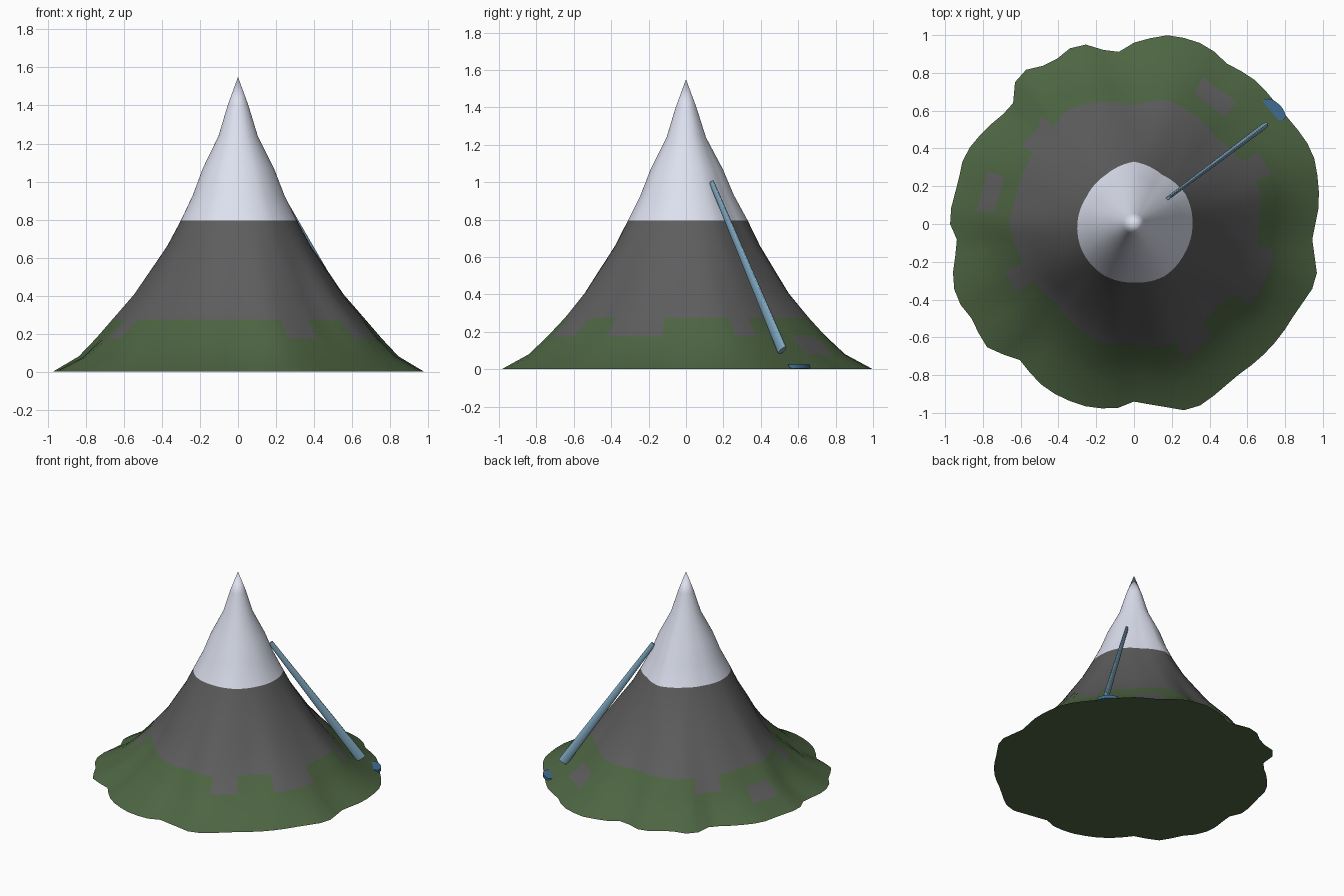
import bpy, bmesh, math
from mathutils import Vector, Matrix

if "Cube" in bpy.data.objects:
    bpy.data.objects.remove(bpy.data.objects["Cube"])


def material(name, rgb):
    m = bpy.data.materials.new(name)
    m.diffuse_color = (*rgb, 1)
    m.use_nodes = True
    m.node_tree.nodes["Principled BSDF"].inputs["Base Color"].default_value = m.diffuse_color
    return m


grass = material("grass", (0.075, 0.13, 0.055))
rock = material("rock", (0.11, 0.11, 0.112))
snow = material("snow", (0.72, 0.75, 0.86))
water = material("water", (0.22, 0.40, 0.54))
deep = material("deep_water", (0.05, 0.15, 0.28))


def lerp_table(table, x):
    for (a, u), (b, v) in zip(table, table[1:]):
        if a <= x <= b:
            return u + (v - u) * (x - a) / (b - a)
    return table[-1][1]


def finish(name, bm, mats, angle=30):
    bmesh.ops.recalc_face_normals(bm, faces=bm.faces)
    me = bpy.data.meshes.new(name)
    bm.to_mesh(me)
    bm.free()
    ob = bpy.data.objects.new(name, me)
    bpy.context.collection.objects.link(ob)
    for m in mats:
        me.materials.append(m)
    bpy.ops.object.select_all(action='DESELECT')
    ob.select_set(True)
    bpy.context.view_layer.objects.active = ob
    bpy.ops.object.shade_smooth_by_angle(angle=math.radians(angle))
    return ob


# Outline radius by angle at the foot, the tree line and the snow line
foot = [(0, .96), (6, .985), (22, 1.02), (34, .99), (38, .985), (50, .995), (61, .98), (67, 1.02),
        (79, 1.02), (90, .96), (95, .915), (101, .94), (107, 1.005), (118, .95), (124, 1.0),
        (130, .98), (136, .89), (147, .93), (158, .97), (167, .955), (179, .98), (186, .935),
        (197, 1.005), (203, 1.02), (210, .995), (220, 1.015), (230, .94), (242, .99), (254, 1.0),
        (264, .985), (270, .94), (278, .97), (287, 1.035), (293, 1.01), (303, .97), (317, .975),
        (332, .975), (343, 1.015), (354, .945), (360, .96)]
mid_r = [.66, .69, .66, .63, .66, .68, .63, .67, .70, .65, .65, .64,
         .66, .63, .61, .59, .62, .65, .63, .67, .64, .62, .67, .66, .66]
mid = [(15 * i, r) for i, r in enumerate(mid_r)]
top_r = [.31, .315, .30, .33, .30, .29, .30, .31, .315, .31, .32, .31, .31]
top = [(30 * i, r) for i, r in enumerate(top_r)]

# Height and mean radius of each ring
rings = [(0, .97), (.08, .83), (.175, .735), (.275, .645), (.405, .54), (.53, .46), (.66, .375),
         (.795, .305), (.93, .24), (1.07, .187), (1.24, .103), (1.4, .055)]
# Rocky outcrops: ring band -> angle ranges
outcrops = {1: [(50, 65), (160, 175)],
            2: [(20, 28), (128, 143), (200, 210), (292, 306), (326, 352)]}

# Mountain
N = 72
bm = bmesh.new()
loops = []
for z, r in rings:
    loop = []
    for i in range(N):
        d = 360 * i / N
        f = lerp_table([(0, lerp_table(foot, d) / .97), (.275, lerp_table(mid, d) / .645),
                        (.795, lerp_table(top, d) / .305), (1.55, 1)], z)
        a = math.radians(d)
        loop.append(bm.verts.new((r * f * math.cos(a), r * f * math.sin(a), z)))
    loops.append(loop)
for k in range(len(loops) - 1):
    for i in range(N):
        j = (i + 1) % N
        face = bm.faces.new((loops[k][i], loops[k][j], loops[k + 1][j], loops[k + 1][i]))
        d = 360 * (i + .5) / N
        stony = k >= 3 or any(a < d < b for a, b in outcrops.get(k, []))
        face.material_index = 2 if k >= 7 else 1 if stony else 0
peak = bm.verts.new((0, 0, 1.55))
for i in range(N):
    bm.faces.new((loops[-1][i], loops[-1][(i + 1) % N], peak)).material_index = 2
bm.faces.new(loops[0][::-1])
finish("mountain", bm, [grass, rock, snow], 40)

# Waterfall: flattened tapering tube down the back right flank
p0, p1 = Vector((.18, .137, 1.0)), Vector((.685, .515, .10))
axis = (p1 - p0).normalized()
side = axis.cross(Vector((0, 0, 1))).normalized()
up = side.cross(axis)
bm = bmesh.new()
ends = []
for p, w, h in ((p0, .009, .018), (p1, .016, .036)):
    ends.append([bm.verts.new(p + side * w * math.cos(t) + up * h * math.sin(t))
                 for t in (2 * math.pi * i / 16 for i in range(16))])
for i in range(16):
    j = (i + 1) % 16
    bm.faces.new((ends[0][i], ends[0][j], ends[1][j], ends[1][i]))
for e in ends:
    bm.faces.new(e)
finish("waterfall", bm, [water])

# Pool at the foot
bm = bmesh.new()
bmesh.ops.create_cone(bm, cap_ends=True, segments=24, radius1=1, radius2=1, depth=1,
                      matrix=Matrix.Translation((.74, .605, .014)) @ Matrix.Rotation(math.radians(-42), 4, 'Z')
                      @ Matrix.Diagonal((.075, .04, .022, 1)))
finish("pool", bm, [deep])
